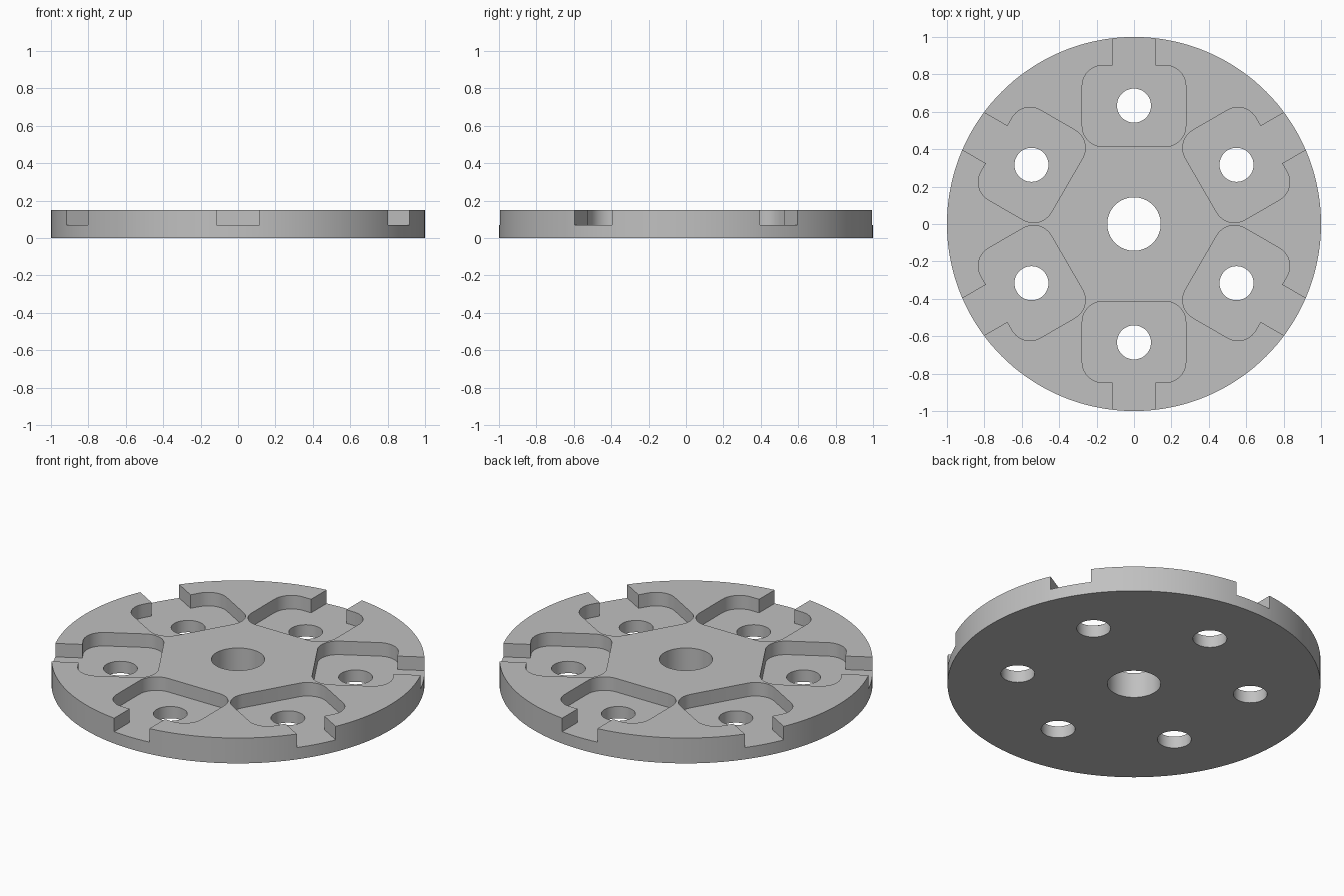
import bpy
import bmesh
from math import cos, sin, pi, radians
from mathutils import Matrix

HEIGHT, FLOOR = 0.15, 0.07
COUNT = 6

if "Cube" in bpy.data.objects:
    bpy.data.objects.remove(bpy.data.objects["Cube"])

# Single grey material
grey = bpy.data.materials.new("plain grey")
grey.use_nodes = True
colour = (0.53, 0.53, 0.53, 1)
grey.diffuse_color = colour
grey.node_tree.nodes["Principled BSDF"].inputs["Base Color"].default_value = colour


def arc(cx, cy, r, start, end, steps):
    angles = [radians(start + (end - start) * i / steps) for i in range(steps + 1)]
    return [(cx + r * cos(a), cy + r * sin(a)) for a in angles]


def circle(cx, cy, r, steps):
    return arc(cx, cy, r, 0, 360, steps)[:-1]


def prism(bm, outline, z0, z1, turn=0):
    """Extrude a counter-clockwise outline from z0 to z1, turned about z."""
    face = bm.faces.new([bm.verts.new((x, y, z0)) for x, y in outline])
    face.normal_flip()
    new = bmesh.ops.extrude_face_region(bm, geom=[face], use_keep_orig=True)["geom"]
    top = [v for v in new if isinstance(v, bmesh.types.BMVert)]
    bmesh.ops.translate(bm, verts=top, vec=(0, 0, z1 - z0))
    bmesh.ops.rotate(bm, verts=list(face.verts) + top, matrix=Matrix.Rotation(turn, 3, "Z"))


def make_object(name, bm):
    bmesh.ops.recalc_face_normals(bm, faces=bm.faces)
    mesh = bpy.data.meshes.new(name)
    bm.to_mesh(mesh)
    bm.free()
    mesh.materials.append(grey)
    obj = bpy.data.objects.new(name, mesh)
    bpy.context.collection.objects.link(obj)
    return obj


# Round base disc
bm = bmesh.new()
prism(bm, circle(0, 0, 1, 144), 0, HEIGHT)
disc = make_object("slotted_disc", bm)

# Rounded pocket outline with a channel running out through the rim
half, inner, outer, r, slot = 0.277, 0.414, 0.848, 0.11, 0.115
pocket = (arc(half - r, inner + r, r, -90, 0, 10)
          + arc(half - r, outer - r, r, 0, 90, 10)
          + [(slot, outer), (slot, 1.1), (-slot, 1.1), (-slot, outer)]
          + arc(r - half, outer - r, r, 90, 180, 10)
          + arc(r - half, inner + r, r, 180, 270, 10))

# Cutters: pockets from above, then centre bore and bolt holes right through
pockets, holes = bmesh.new(), bmesh.new()
prism(holes, circle(0, 0, 0.143, 64), -0.1, 0.3)
for i in range(COUNT):
    turn = 2 * pi * i / COUNT
    prism(pockets, pocket, FLOOR, 0.3, turn)
    prism(holes, circle(0, 0.633, 0.091, 48), -0.1, 0.3, turn)

cutters = [make_object("pocket_cutter", pockets), make_object("hole_cutter", holes)]
bpy.context.view_layer.objects.active = disc
for cutter in cutters:
    cutter.hide_render = True
    mod = disc.modifiers.new(cutter.name, "BOOLEAN")
    mod.operation, mod.solver, mod.object = "DIFFERENCE", "EXACT", cutter
    bpy.ops.object.modifier_apply(modifier=mod.name)
for cutter in cutters:
    bpy.data.objects.remove(cutter)

# Smooth curved walls, crisp rims
bpy.ops.object.select_all(action="DESELECT")
disc.select_set(True)
bpy.ops.object.shade_smooth_by_angle(angle=radians(30))
